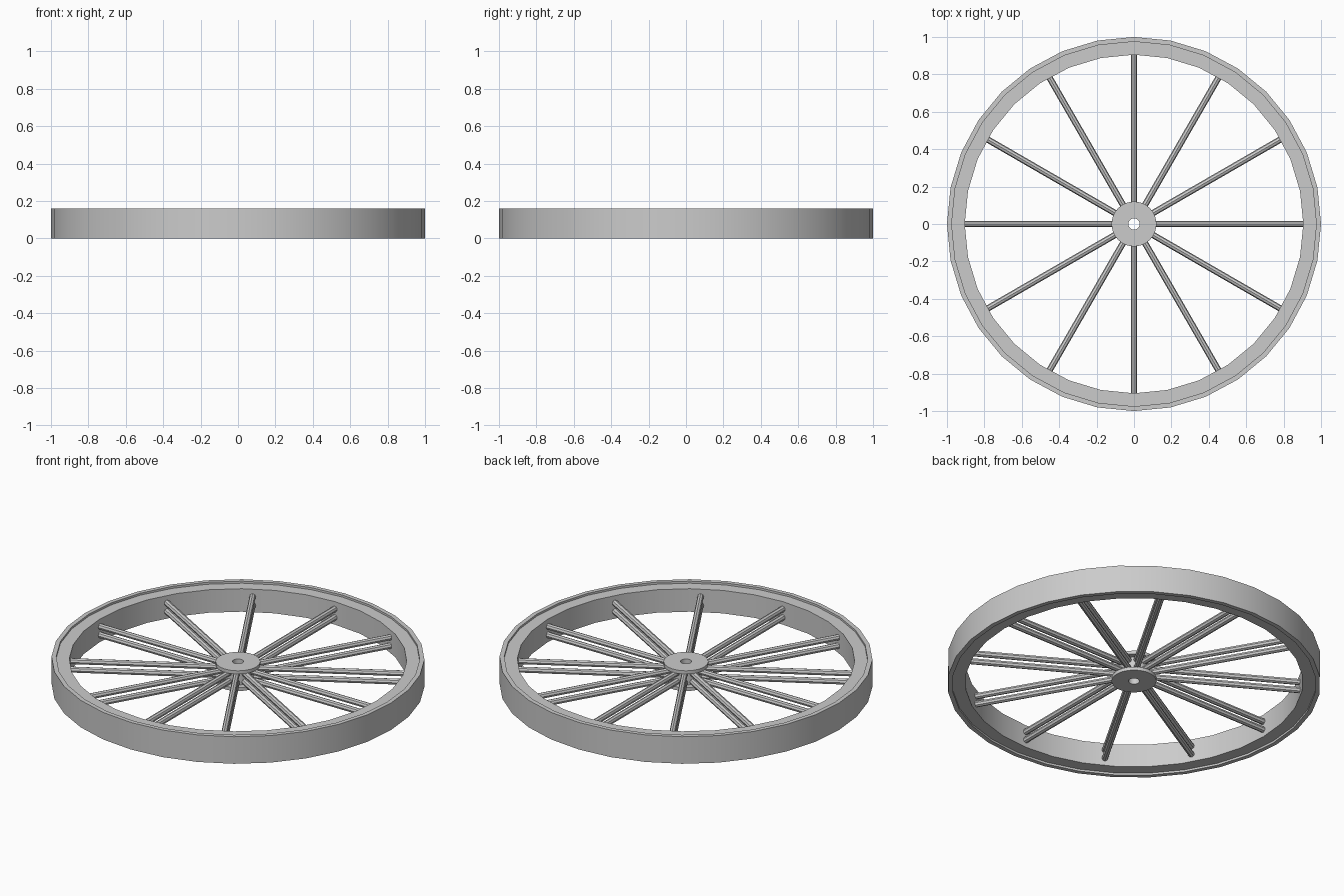
import bpy, bmesh
from math import sin, cos, pi, tau
from mathutils import Matrix, Vector

if "Cube" in bpy.data.objects:
    bpy.data.objects.remove(bpy.data.objects["Cube"])


def lathe(name, profile, sides):
    """Spin a closed (radius, z) profile around the z axis."""
    bm = bmesh.new()
    rings = [[bm.verts.new((r * cos(tau * i / sides), r * sin(tau * i / sides), z))
              for r, z in profile] for i in range(sides)]
    n = len(profile)
    for i in range(sides):
        a, b = rings[i], rings[(i + 1) % sides]
        for j in range(n):
            k = (j + 1) % n
            bm.faces.new((a[j], b[j], b[k], a[k]))
    return finish(name, bm)


def finish(name, bm):
    bmesh.ops.recalc_face_normals(bm, faces=bm.faces)
    mesh = bpy.data.meshes.new(name)
    bm.to_mesh(mesh)
    bm.free()
    ob = bpy.data.objects.new(name, mesh)
    bpy.context.collection.objects.link(ob)
    mesh.shade_smooth()
    mesh.set_sharp_from_angle(angle=pi / 6)
    return ob


def ring(name, r0, r1, z0, z1, sides):
    return lathe(name, [(r0, z0), (r1, z0), (r1, z1), (r0, z1)], sides)


# Outer tyre band and slightly recessed rim
ring("tyre", 0.975, 1.0, 0.0, 0.16, 32)
ring("rim", 0.905, 0.976, 0.012, 0.148, 32)

# Hub: spool with two flanges and an axle hole
lathe("hub", [(0.03, 0.02), (0.12, 0.02), (0.12, 0.04), (0.085, 0.04),
              (0.085, 0.12), (0.12, 0.12), (0.12, 0.14), (0.03, 0.14)], 32)

# Twelve pairs of stacked round spokes
R_IN, R_OUT = 0.07, 0.905
for level, z in (("lower", 0.055), ("upper", 0.105)):
    for i in range(12):
        bm = bmesh.new()
        turn = Matrix.Rotation(tau * i / 12, 4, 'Z')
        place = Matrix.Translation(Vector(((R_IN + R_OUT) / 2, 0, z)))
        bmesh.ops.create_cone(bm, cap_ends=True, segments=8, radius1=0.017,
                              radius2=0.017, depth=R_OUT - R_IN,
                              matrix=turn @ place @ Matrix.Rotation(pi / 2, 4, 'Y'))
        finish(f"{level}_spoke_{i + 1}", bm)
